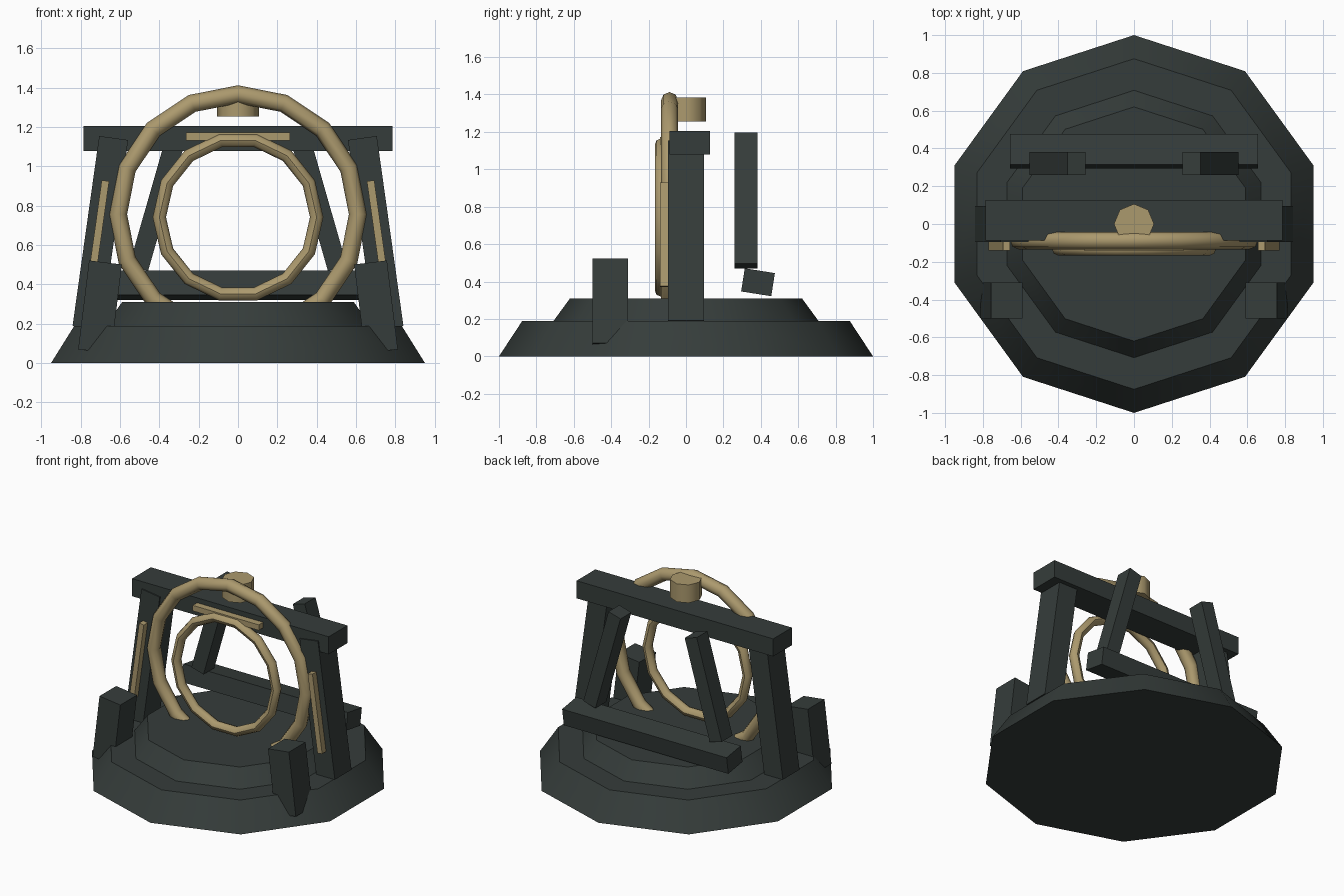
import bpy, bmesh
from math import radians, pi
from mathutils import Matrix

if "Cube" in bpy.data.objects:
    bpy.data.objects.remove(bpy.data.objects["Cube"])


def material(name, rgb):
    m = bpy.data.materials.new(name)
    m.diffuse_color = (*rgb, 1)
    m.use_nodes = True
    m.node_tree.nodes["Principled BSDF"].inputs["Base Color"].default_value = m.diffuse_color
    return m


DARK = material("dark_stone", (0.036, 0.046, 0.043))
GOLD = material("old_brass", (0.41, 0.32, 0.155))


def finish(bm, name, mat, loc, rot=(0, 0, 0), smooth=False):
    me = bpy.data.meshes.new(name)
    bm.to_mesh(me)
    bm.free()
    me.materials.append(mat)
    ob = bpy.data.objects.new(name, me)
    ob.location, ob.rotation_euler = loc, rot
    bpy.context.collection.objects.link(ob)
    if smooth:
        bpy.ops.object.select_all(action='DESELECT')
        ob.select_set(True)
        bpy.context.view_layer.objects.active = ob
        bpy.ops.object.shade_smooth_by_angle(angle=radians(46))
    return ob


def box(name, mat, loc, size, rx=0, ry=0):
    bm = bmesh.new()
    bmesh.ops.create_cube(bm, size=1, matrix=Matrix.Diagonal((*size, 1)))
    return finish(bm, name, mat, loc, (radians(rx), radians(ry), 0))


def frustum(name, mat, sides, r1, r2, z1, z2):
    bm = bmesh.new()
    bmesh.ops.create_cone(bm, cap_ends=True, segments=sides, radius1=r1,
                          radius2=r2, depth=z2 - z1)
    return finish(bm, name, mat, (0, 0, (z1 + z2) / 2), smooth=True)


def ring(name, loc, major, minor, segments):
    bpy.ops.mesh.primitive_torus_add(
        major_segments=segments, minor_segments=8, major_radius=major,
        minor_radius=minor, location=loc, rotation=(pi / 2, 0, 0))
    ob = bpy.context.object
    ob.name = ob.data.name = name
    ob.data.materials.append(GOLD)
    bpy.ops.object.shade_smooth_by_angle(angle=radians(46))


# stepped ten-sided base
frustum("base_lower_tier", DARK, 10, 1.0, 0.875, 0, 0.19)
frustum("base_upper_tier", DARK, 10, 0.715, 0.62, 0.18, 0.31)

# portal rings, the outer one sunk into the base
ring("outer_ring", (0, -0.088, 0.757), 0.61, 0.046, 16)
ring("inner_ring", (0, -0.133, 0.742), 0.40, 0.034, 14)

# lintel with its brass strip and knob
box("lintel", DARK, (0, 0.02, 1.142), (1.572, 0.214, 0.127))
box("lintel_strip", GOLD, (0, -0.115, 1.152), (0.528, 0.05, 0.04))
frustum("crown_knob", GOLD, 8, 0.106, 0.106, 1.255, 1.385)

# mirrored leaning parts
for side, s in (("left", -1), ("right", 1)):
    box(f"{side}_post", DARK, (s * 0.70, 0, 0.6625), (0.148, 0.19, 0.974), ry=-8 * s)
    box(f"{side}_post_strip", GOLD, (s * 0.713, -0.115, 0.65), (0.038, 0.05, 0.56), ry=-8 * s)
    box(f"{side}_front_block", DARK, (s * 0.7015, -0.405, 0.286), (0.168, 0.19, 0.455), ry=-7 * s)
    box(f"{side}_rear_post", DARK, (s * 0.405, 0.32, 0.832), (0.10, 0.123, 0.728), ry=-16 * s)

# fallen rear crossbar
box("rear_crossbar", DARK, (0, 0.385, 0.396), (1.315, 0.163, 0.125), rx=-9)
